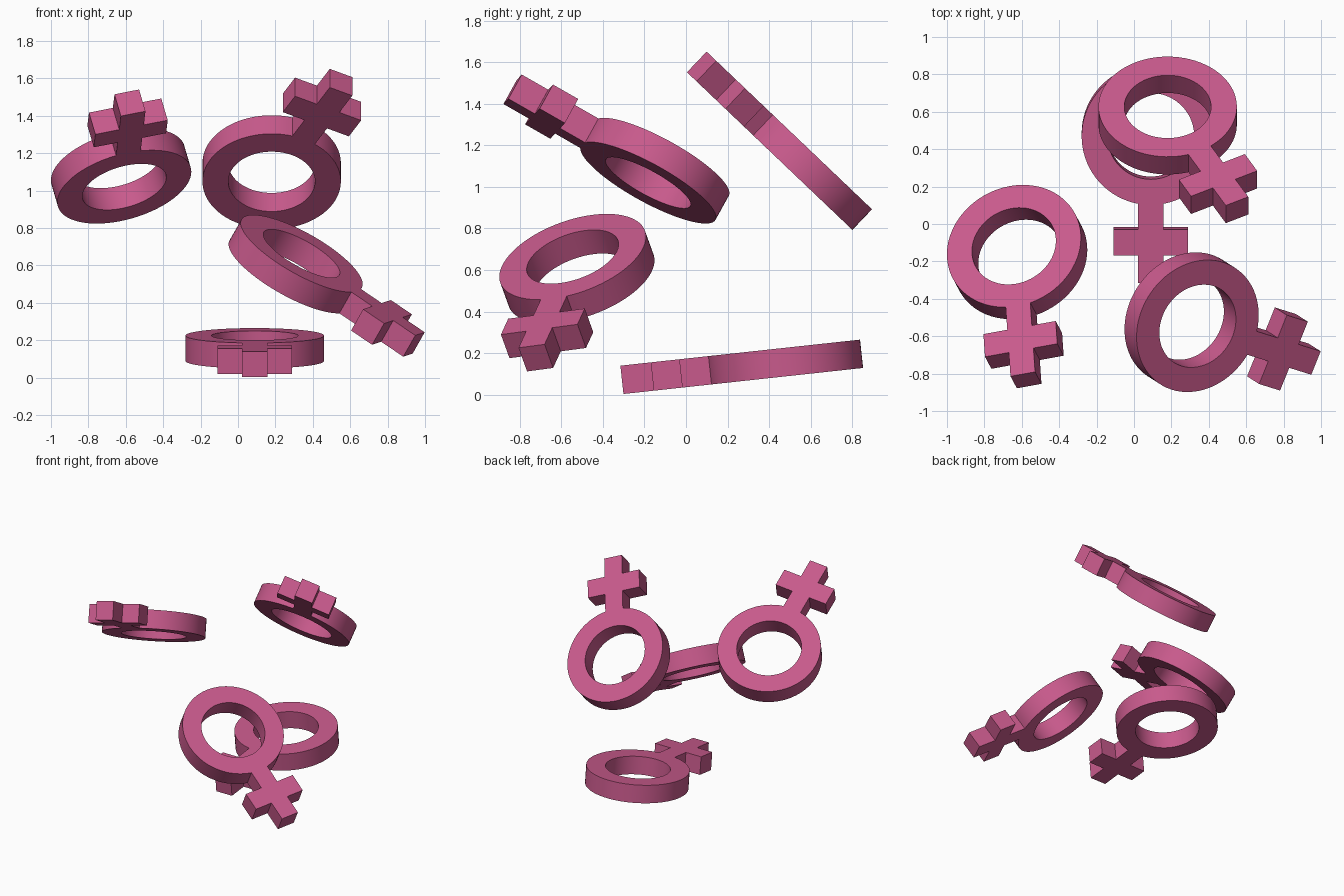
import bpy, math
from mathutils import Vector, Matrix

if "Cube" in bpy.data.objects:
    bpy.data.objects.remove(bpy.data.objects["Cube"])

R_OUT, R_IN = 0.37, 0.232      # ring radii
THICK = 0.137                  # slab thickness
STEM = 0.068                   # half width of stem
ARM = 0.2                      # half span of crossbar
BAR0, BAR1, TIP = 0.503, 0.643, 0.79
SEG = 72

pink = bpy.data.materials.new("rose pink")
pink.diffuse_color = (0.578, 0.102, 0.262, 1)
pink.use_nodes = True
pink.node_tree.nodes["Principled BSDF"].inputs["Base Color"].default_value = pink.diffuse_color


def outline():
    """Ring outline merged with the cross; the stem runs along +y."""
    a = math.asin(STEM / R_OUT)
    start, sweep = math.pi / 2 + a, 2 * math.pi - 2 * a
    arc = [(R_OUT * math.cos(start + sweep * i / SEG),
            R_OUT * math.sin(start + sweep * i / SEG)) for i in range(SEG + 1)]
    right = [(STEM, BAR0), (ARM, BAR0), (ARM, BAR1), (STEM, BAR1), (STEM, TIP)]
    left = [(-x, y) for x, y in reversed(right)]
    return arc + right + left


def hole():
    return [(R_IN * math.cos(2 * math.pi * i / SEG),
             R_IN * math.sin(2 * math.pi * i / SEG)) for i in range(SEG)]


def symbol(name, centre, stem_dir, normal):
    curve = bpy.data.curves.new(name, 'CURVE')
    curve.dimensions = '2D'
    curve.fill_mode = 'BOTH'
    curve.extrude = THICK / 2
    for pts in (outline(), hole()):
        s = curve.splines.new('POLY')
        s.points.add(len(pts) - 1)
        for p, (x, y) in zip(s.points, pts):
            p.co = (x, y, 0, 1)
        s.use_cyclic_u = True
    curve.materials.append(pink)
    ob = bpy.data.objects.new(name, curve)
    bpy.context.collection.objects.link(ob)

    # orient: local y = stem, local z = slab normal
    d = Vector(stem_dir).normalized()
    n = Vector(normal)
    n = (n - d * n.dot(d)).normalized()
    rot = Matrix((d.cross(n), d, n)).transposed().to_4x4()
    ob.matrix_world = Matrix.Translation(centre) @ rot

    bpy.ops.object.select_all(action='DESELECT')
    ob.select_set(True)
    bpy.context.view_layer.objects.active = ob
    bpy.ops.object.convert(target='MESH')
    ob = bpy.context.object
    bpy.ops.object.mode_set(mode='EDIT')
    bpy.ops.mesh.select_all(action='SELECT')
    bpy.ops.mesh.remove_doubles(threshold=0.0005)
    bpy.ops.mesh.normals_make_consistent(inside=False)
    bpy.ops.object.mode_set(mode='OBJECT')
    bpy.ops.object.shade_smooth_by_angle(angle=math.radians(30))


a = math.radians(28)
symbol("low_ring_cross", (0.09, 0.477, 0.157),
       (0, -0.994, -0.108), (0, -0.108, 0.994))
symbol("high_ring_cross", (0.18, 0.58, 1.098),
       (math.sin(a), -0.724 * math.cos(a), 0.69 * math.cos(a)), (0, 0.69, 0.724))
symbol("left_ring_cross", (-0.625, -0.15, 1.078),
       (0.06, -0.865, 0.495), (-0.25, 0.465, 0.85))
symbol("right_ring_cross", (0.308, -0.525, 0.607),
       (0.791, -0.247, -0.537), (0.47, -0.30, 0.83))
